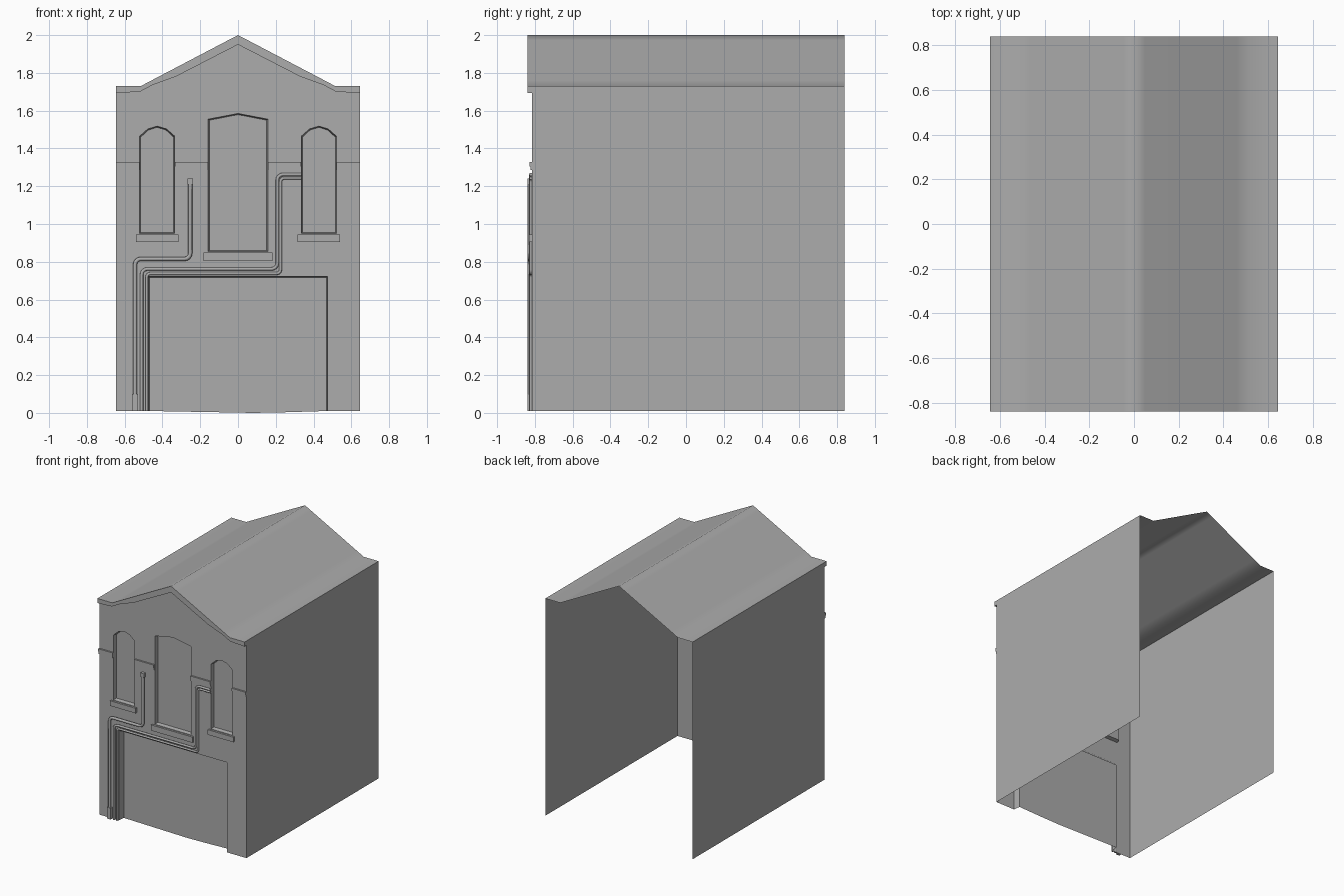
import bpy, bmesh, math
from mathutils import Vector

cube = bpy.data.objects.get("Cube")
if cube:
    bpy.data.objects.remove(cube, do_unlink=True)

WALL, FRONT, BACK, BASE = -0.815, -0.838, 0.838, 0.01
HALF = 0.645
GREY = (0.413, 0.413, 0.413, 1)

plaster = bpy.data.materials.new("plain_grey")
plaster.use_nodes = True
plaster.diffuse_color = GREY
plaster.node_tree.nodes["Principled BSDF"].inputs["Base Color"].default_value = GREY


def finish(name, bm, smooth=False):
    mesh = bpy.data.meshes.new(name)
    bm.to_mesh(mesh)
    bm.free()
    mesh.materials.append(plaster)
    for poly in mesh.polygons:
        poly.use_smooth = smooth
    obj = bpy.data.objects.new(name, mesh)
    bpy.context.collection.objects.link(obj)


def ring(bm, points, y):
    return [bm.verts.new((x, y, z)) for x, z in points]


def bridge(bm, a, b, closed):
    n = len(a)
    for i in range(n if closed else n - 1):
        j = (i + 1) % n
        bm.faces.new((a[i], a[j], b[j], b[i]))


def mirrored(half):
    """Mirror a left-to-centre profile whose last point lies on x = 0."""
    return half + [(-x, z) for x, z in reversed(half[:-1])]


def prism(name, points, y0, y1):
    bm = bmesh.new()
    a, b = ring(bm, points, y0), ring(bm, points, y1)
    bridge(bm, a, b, True)
    bm.faces.new(a)
    bm.faces.new(b)
    bmesh.ops.recalc_face_normals(bm, faces=bm.faces)
    finish(name, bm)


def block(name, x0, x1, z0, z1, y0=FRONT):
    prism(name, [(x0, z0), (x1, z0), (x1, z1), (x0, z1)], y0, WALL)


def recess(name, points, depth, inset, pivot_z, sill=None):
    """Reveal and flat back panel behind an opening; a sill makes it open below."""
    xs = [p[0] for p in points]
    cx, hw = (min(xs) + max(xs)) / 2, (max(xs) - min(xs)) / 2
    hz = max(p[1] for p in points) - pivot_z
    inner = [(cx + (x - cx) * (1 - inset / hw),
              pivot_z + (z - pivot_z) * (1 - inset / hz)) for x, z in points]
    bm = bmesh.new()
    a, b = ring(bm, points, WALL), ring(bm, inner, WALL + depth)
    bridge(bm, a, b, sill is None)
    bm.faces.new(b + ring(bm, sill or [], WALL + depth))
    bmesh.ops.recalc_face_normals(bm, faces=bm.faces)
    if sum(f.normal.y * f.calc_area() for f in bm.faces) > 0:
        bmesh.ops.reverse_faces(bm, faces=bm.faces)
    finish(name, bm)


# Opening outlines
def side_window(cx):
    arch = [(0.093, 1.465), (0.05, 1.503), (0, 1.518), (-0.05, 1.503), (-0.093, 1.465)]
    return [(cx + x, z) for x, z in [(-0.093, 0.95), (0.093, 0.95)] + arch]


centre_window = [(-0.158, 0.855), (0.158, 0.855), (0.158, 1.555), (0, 1.585), (-0.158, 1.555)]
windows = {"right_window": side_window(-0.428),
           "centre_window": centre_window,
           "left_window": side_window(0.428)}
door = [(-0.474, BASE), (-0.474, 0.722), (0.474, 0.722), (0.474, BASE)]

# Roof sheet with a gently softened ridge and eaves
roof_line = mirrored([(-HALF, 1.73), (-0.515, 1.73), (-0.46, 1.759), (-0.05, 1.974), (0, 2.0)])
bm = bmesh.new()
bridge(bm, ring(bm, roof_line, FRONT), ring(bm, roof_line, BACK), False)
bmesh.ops.recalc_face_normals(bm, faces=bm.faces)
if sum(f.normal.z for f in bm.faces) < 0:
    bmesh.ops.reverse_faces(bm, faces=bm.faces)
finish("roof", bm, smooth=True)

# Gable trim along the front of the roof
trim_line = mirrored([(-HALF, 1.694), (-0.52, 1.70), (-0.45, 1.737), (-0.33, 1.78), (0, 1.95)])
prism("gable_trim", roof_line + trim_line[::-1], FRONT, WALL)

# Side walls
for name, s in (("left_wall", 1), ("right_wall", -1)):
    bm = bmesh.new()
    corners = [(WALL, BASE), (BACK, BASE), (BACK, 1.73), (WALL, 1.73)]
    face = bm.faces.new([bm.verts.new((s * HALF, y, z)) for y, z in corners])
    face.normal_update()
    if face.normal.x * s < 0:
        face.normal_flip()
    finish(name, bm)

# Front wall with its openings
bm = bmesh.new()
outline = [(-HALF, BASE)] + roof_line + [(HALF, BASE)] + door[::-1]
edges = []
for loop in [outline] + list(windows.values()):
    vs = ring(bm, loop, WALL)
    edges += [bm.edges.new((vs[i - 1], vs[i])) for i in range(len(vs))]
bmesh.ops.triangle_fill(bm, use_beauty=True, edges=edges, normal=(0, -1, 0))
for f in bm.faces:
    f.normal_update()
    if f.normal.y > 0:
        f.normal_flip()
bmesh.ops.dissolve_limit(bm, angle_limit=0.01, verts=bm.verts, edges=bm.edges)
finish("front_wall", bm)

# Recessed windows and garage door
for name, loop in windows.items():
    mid = (loop[0][1] + max(z for x, z in loop)) / 2
    recess(name, loop, 0.03, 0.006, mid)
recess("garage_door", door, 0.055, 0.006, BASE, sill=[(0.24, 0.003), (0.08, 0), (-0.08, 0.003)])

# Window sills
for name, cx, hw, z0, z1 in (("right_sill", -0.428, 0.112, 0.905, 0.945),
                             ("centre_sill", 0, 0.182, 0.805, 0.85),
                             ("left_sill", 0.428, 0.112, 0.905, 0.945)):
    block(name, cx - hw, cx + hw, z0, z1, y0=-0.83)

# Belt course in two steps, broken by the windows
for i, (x0, x1) in enumerate(((0.16, 0.333), (0.522, HALF))):
    for side, s in (("left", 1), ("right", -1)):
        a, b = sorted((s * x0, s * x1))
        block(f"{side}_belt_{i + 1}", a, b, 1.285, 1.305, y0=-0.822)
        block(f"{side}_belt_cap_{i + 1}", a, b, 1.305, 1.328, y0=-0.828)


# Pipes: straight runs with rounded elbows
def pipe(name, corners, y, radius, bend=0.03, steps=4):
    pts = [Vector((x, y, z)) for x, z in corners]
    path = [pts[0]]
    for p, c, n in zip(pts, pts[1:], pts[2:]):
        a, b = c + (p - c).normalized() * bend, c + (n - c).normalized() * bend
        centre = a + b - c
        for k in range(steps + 1):
            t = k / steps * math.pi / 2
            path.append(centre + (a - centre) * math.cos(t) + (b - centre) * math.sin(t))
    path.append(pts[-1])
    curve = bpy.data.curves.new(name, "CURVE")
    curve.dimensions = "3D"
    curve.bevel_depth = radius
    curve.bevel_resolution = 2
    curve.use_fill_caps = True
    spline = curve.splines.new("POLY")
    spline.points.add(len(path) - 1)
    for sp, co in zip(spline.points, path):
        sp.co = (*co, 1)
    spline.use_smooth = True
    curve.materials.append(plaster)
    bpy.context.collection.objects.link(bpy.data.objects.new(name, curve))


pipe("outer_pipe", [(-0.545, BASE), (-0.545, 0.815), (-0.253, 0.815), (-0.253, 1.23)], -0.827, 0.011)
pipe("middle_pipe", [(-0.51, BASE), (-0.51, 0.762), (0.208, 0.762), (0.208, 1.262), (0.335, 1.262)], -0.822, 0.009)
pipe("inner_pipe", [(-0.483, BASE), (-0.483, 0.738), (0.225, 0.738), (0.225, 1.243), (0.335, 1.243)], -0.822, 0.008, 0.02)

# Fittings at the ends of the outer pipe
block("pipe_foot", -0.561, -0.529, BASE, 0.1)
block("pipe_cap", -0.268, -0.238, 1.21, 1.242)
